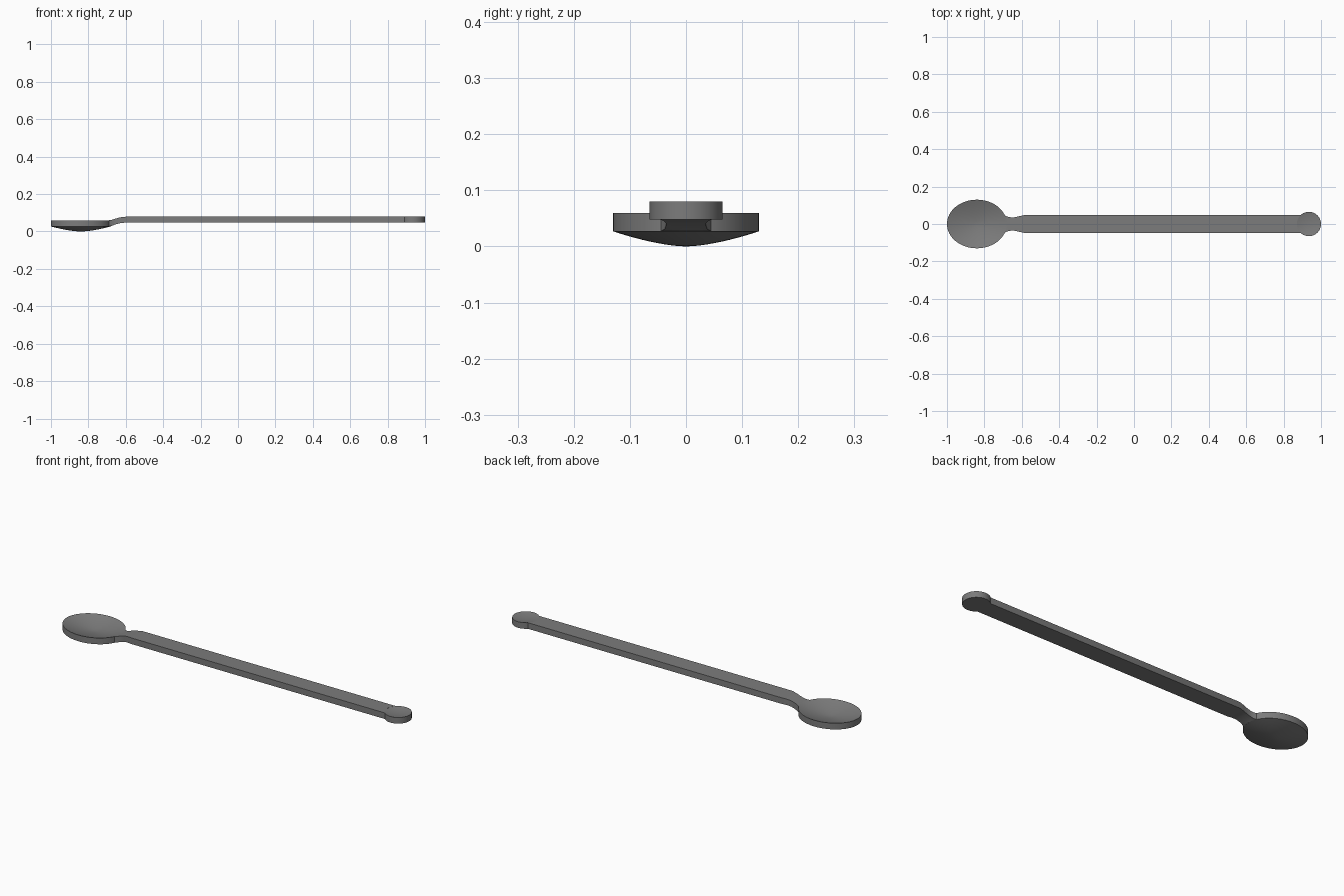
import bpy, bmesh, math

if "Cube" in bpy.data.objects:
    bpy.data.objects.remove(bpy.data.objects["Cube"])

BOWL = (-0.84, 0.16, 0.13)    # centre x, radius x, radius y
TIP = (0.935, 0.065, 0.065)

# Dark grey plastic
dark = bpy.data.materials.new("dark_grey")
dark.diffuse_color = (0.2, 0.2, 0.2, 1)
dark.use_nodes = True
dark.node_tree.nodes["Principled BSDF"].inputs["Base Color"].default_value = dark.diffuse_color


def finish(bm, name):
    bmesh.ops.recalc_face_normals(bm, faces=bm.faces)
    me = bpy.data.meshes.new(name)
    bm.to_mesh(me)
    bm.free()
    me.materials.append(dark)
    ob = bpy.data.objects.new(name, me)
    bpy.context.collection.objects.link(ob)
    bpy.ops.object.select_all(action='DESELECT')
    ob.select_set(True)
    bpy.context.view_layer.objects.active = ob
    bpy.ops.object.shade_smooth_by_angle(angle=math.radians(25))
    return ob


def dish(name, shape, top, bottom, top_dip, bottom_dip, power, sides=64, steps=10):
    """Elliptical disc whose top and underside both sag toward the middle."""
    cx, rx, ry = shape
    bm = bmesh.new()

    def ring(t, z):
        return [bm.verts.new((cx + rx * t * math.cos(a), ry * t * math.sin(a), z))
                for a in (2 * math.pi * i / sides for i in range(sides))]

    ts = [i / steps for i in range(1, steps + 1)]
    rings = [ring(t, top - top_dip * (1 - t ** power)) for t in ts]
    rings += [ring(t, bottom - bottom_dip * (1 - t ** power)) for t in reversed(ts)]
    for a, b in zip(rings, rings[1:]):
        for i in range(sides):
            j = (i + 1) % sides
            bm.faces.new((a[i], a[j], b[j], b[i]))
    for r, z in ((rings[0], top - top_dip), (rings[-1], bottom - bottom_dip)):
        c = bm.verts.new((cx, 0, z))
        for i in range(sides):
            bm.faces.new((r[i], r[(i + 1) % sides], c))
    return finish(bm, name)


def rim_x(shape, y, side):
    cx, rx, ry = shape
    return cx + side * (rx * math.sqrt(1 - (y / ry) ** 2) - 0.0005)


# Bowl and dimpled end disc
dish("bowl", BOWL, 0.06, 0.027, 0.03, 0.027, 1.6)
dish("handle_tip", TIP, 0.08, 0.048, 0.007, 0.0, 2.0, sides=48, steps=6)

# Neck and handle: loft of (x, half width, bottom, top); ends follow the rims
sections = [
    (None, 0.045, 0.027, 0.060),
    (-0.673, 0.038, 0.031, 0.063),
    (-0.66, 0.036, 0.036, 0.067),
    (-0.64, 0.036, 0.042, 0.073),
    (-0.62, 0.040, 0.046, 0.077),
    (-0.59, 0.047, 0.048, 0.080),
    (None, 0.047, 0.048, 0.080),
]
bm = bmesh.new()
cols = 8
loops = []
for k, (x, w, zb, zt) in enumerate(sections):
    ys = [w * (2 * i / cols - 1) for i in range(cols + 1)]
    pts = [(y, zb) for y in ys] + [(y, zt) for y in reversed(ys)]
    loop = []
    for y, z in pts:
        px = x
        if x is None:
            px = rim_x(BOWL, y, 1) if k == 0 else rim_x(TIP, y, -1)
        loop.append(bm.verts.new((px, y, z)))
    loops.append(loop)
n = len(loops[0])
for a, b in zip(loops, loops[1:]):
    for i in range(n):
        j = (i + 1) % n
        bm.faces.new((a[i], a[j], b[j], b[i]))
for l in (loops[0], loops[-1]):
    for i in range(cols):
        bm.faces.new((l[i], l[i + 1], l[n - 2 - i], l[n - 1 - i]))
finish(bm, "handle")
